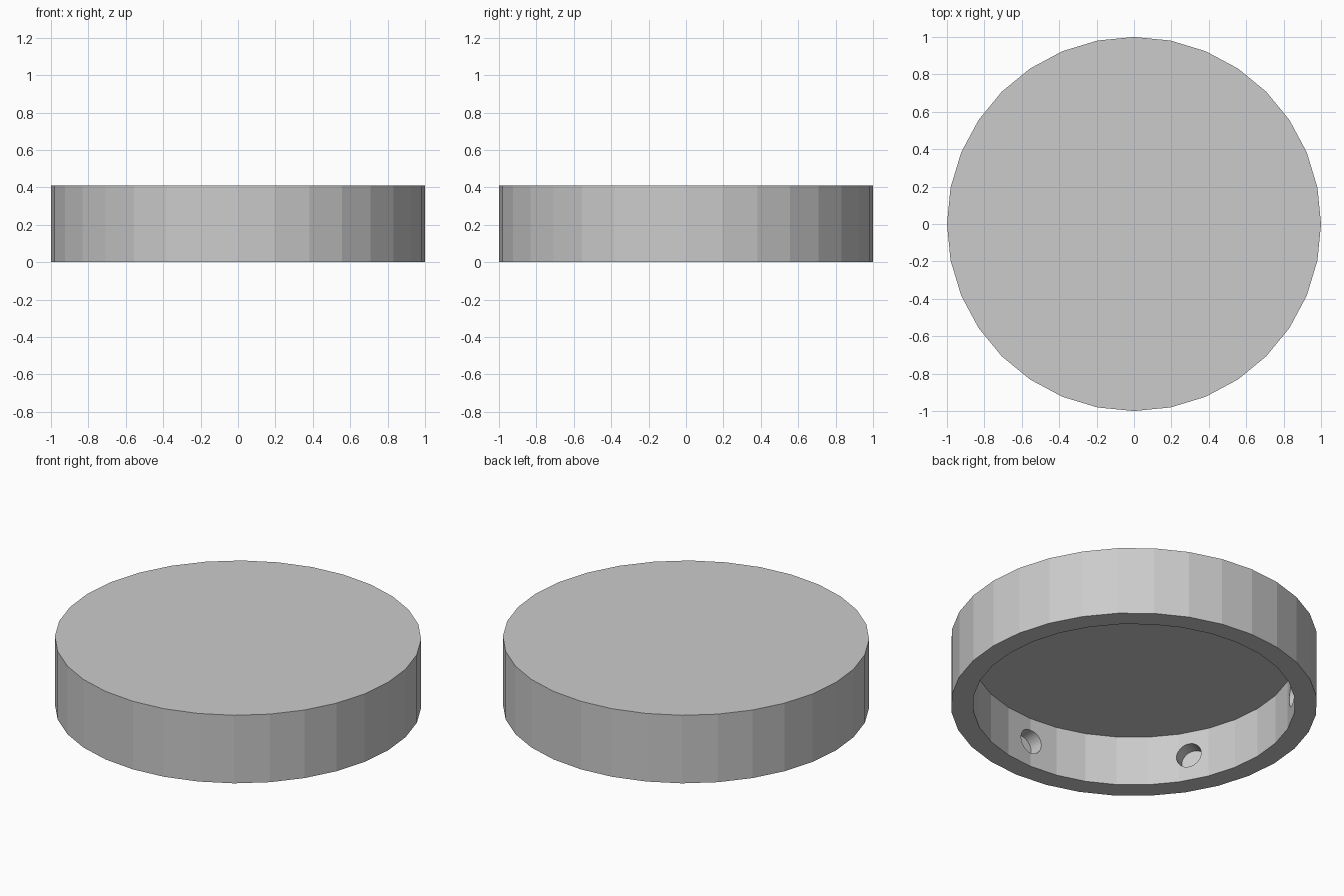
import bpy
import bmesh
import math
from mathutils import Matrix, Vector

SIDES = 32
OUTER, INNER = 1.0, 0.88
HEIGHT, DEPTH = 0.41, 0.30
HOLE_RADIUS, HOLE_Z, HOLE_DEPTH = 0.072, 0.155, 0.08

cube = bpy.data.objects.get("Cube")
if cube:
    bpy.data.objects.remove(cube, do_unlink=True)

grey = bpy.data.materials.new("light_grey")
grey.use_nodes = True
colour = (0.6, 0.6, 0.6, 1.0)
grey.diffuse_color = colour
grey.node_tree.nodes["Principled BSDF"].inputs["Base Color"].default_value = colour


def add_object(name, bm):
    bmesh.ops.recalc_face_normals(bm, faces=bm.faces)
    mesh = bpy.data.meshes.new(name)
    bm.to_mesh(mesh)
    bm.free()
    mesh.materials.append(grey)
    obj = bpy.data.objects.new(name, mesh)
    bpy.context.collection.objects.link(obj)
    return obj


# Hollow lid: rings joined from the closed top down and back up inside
bm = bmesh.new()
rings = []
for radius, z in ((OUTER, HEIGHT), (OUTER, 0), (INNER, 0), (INNER, DEPTH)):
    ring = []
    for i in range(SIDES):
        a = math.tau * i / SIDES
        ring.append(bm.verts.new((radius * math.cos(a), radius * math.sin(a), z)))
    rings.append(ring)
for upper, lower in zip(rings, rings[1:]):
    for i in range(SIDES):
        j = (i + 1) % SIDES
        bm.faces.new((upper[i], upper[j], lower[j], lower[i]))
bm.faces.new(rings[0])
bm.faces.new(rings[-1])
lid = add_object("lid", bm)

# Six blind holes around the inner wall
bm = bmesh.new()
start, end = INNER - 0.1, INNER + HOLE_DEPTH
for k in range(6):
    a = math.radians(30 + 60 * k)
    out = Vector((math.cos(a), math.sin(a), 0))
    place = Matrix.Translation(out * (start + end) / 2 + Vector((0, 0, HOLE_Z)))
    turn = out.to_track_quat("Z", "Y").to_matrix().to_4x4()
    bmesh.ops.create_cone(bm, cap_ends=True, segments=SIDES, radius1=HOLE_RADIUS,
                          radius2=HOLE_RADIUS, depth=end - start, matrix=place @ turn)
cutter = add_object("hole_cutter", bm)
cutter.hide_render = True

cut = lid.modifiers.new("holes", "BOOLEAN")
cut.operation = "DIFFERENCE"
cut.solver = "EXACT"
cut.object = cutter
bpy.context.view_layer.objects.active = lid
lid.select_set(True)
bpy.ops.object.modifier_apply(modifier=cut.name)
bpy.data.objects.remove(cutter, do_unlink=True)
